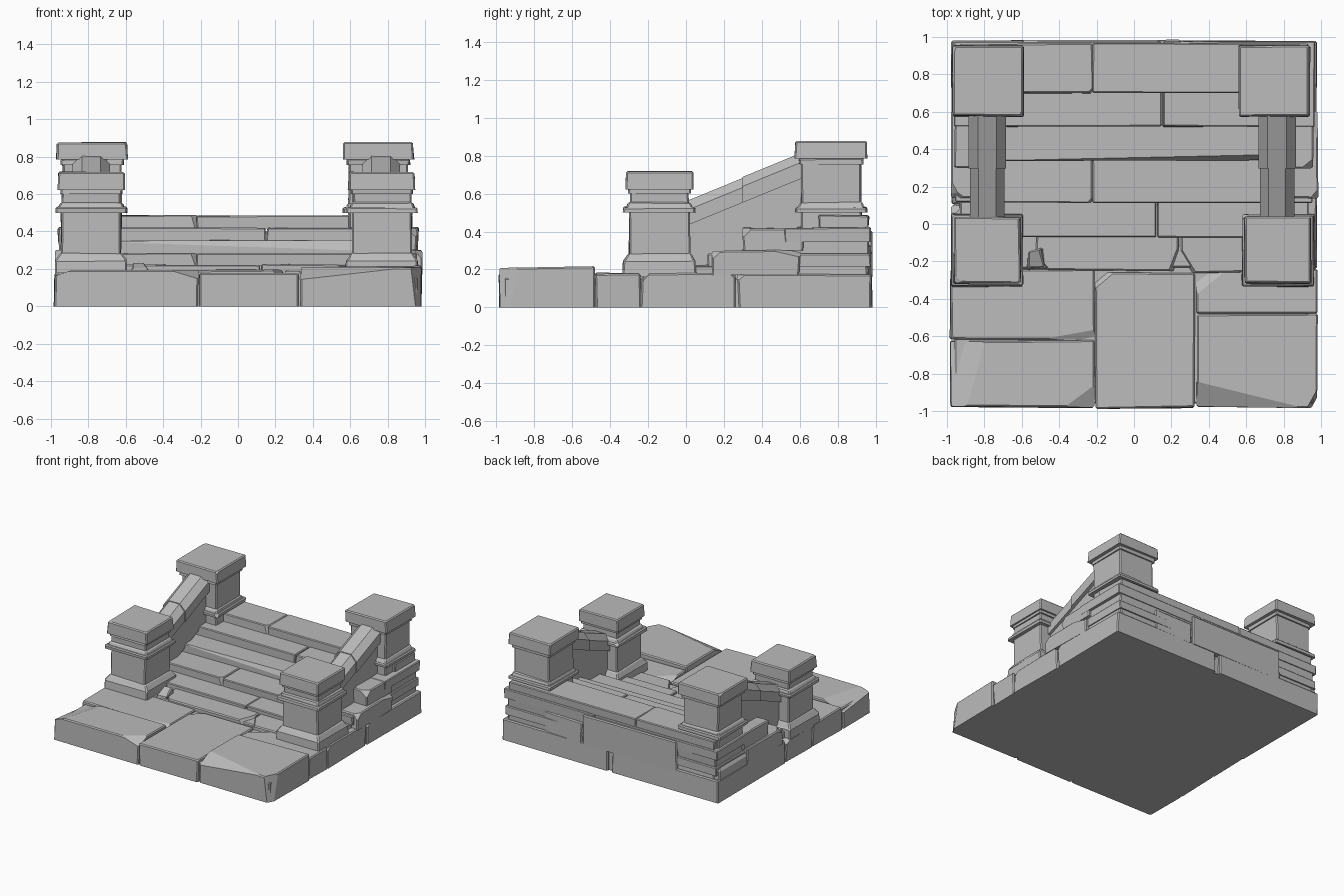
import bpy, bmesh, random
from mathutils import Vector

random.seed(4)
cube = bpy.data.objects.get("Cube")
if cube:
    bpy.data.objects.remove(cube, do_unlink=True)

stone_mat = bpy.data.materials.new("grey stone")
stone_mat.use_nodes = True
GREY = (0.5, 0.5, 0.5, 1)
stone_mat.diffuse_color = GREY
stone_mat.node_tree.nodes["Principled BSDF"].inputs["Base Color"].default_value = GREY


def finish(bm, name):
    bmesh.ops.recalc_face_normals(bm, faces=bm.faces[:])
    mesh = bpy.data.meshes.new(name)
    bm.to_mesh(mesh)
    bm.free()
    mesh.materials.append(stone_mat)
    obj = bpy.data.objects.new(name, mesh)
    bpy.context.collection.objects.link(obj)
    return obj


def chip(bm, point, normal):
    """Slice a flake off a convex stone."""
    geom = bm.verts[:] + bm.edges[:] + bm.faces[:]
    cut = bmesh.ops.bisect_plane(bm, geom=geom, plane_co=point, plane_no=normal, clear_outer=True)
    edges = [e for e in cut["geom_cut"] if isinstance(e, bmesh.types.BMEdge)]
    if len(edges) > 2:
        bmesh.ops.edgeloop_fill(bm, edges=edges)


def stone(name, x, y, z, wobble=0.006, bevel=0.008, chips=0, size=0.04, cuts=(), taper=0):
    """Worn block from x, y, z ranges; taper pulls in the top edge."""
    bm = bmesh.new()
    bmesh.ops.create_cube(bm, size=1)
    lo, hi = Vector((x[0], y[0], z[0])), Vector((x[1], y[1], z[1]))
    mid = (lo + hi) / 2
    for v in bm.verts:
        side = v.co * 2
        v.co = Vector([mid[i] + (hi - lo)[i] * v.co[i] for i in range(3)])
        if side.z > 0:
            v.co.x -= side.x * taper
            v.co.y -= side.y * taper
            v.co.z += random.uniform(-wobble, wobble)
        v.co.x += random.uniform(-wobble, wobble)
        v.co.y += random.uniform(-wobble, wobble)
    edges = [e for e in bm.edges if max(v.co.z for v in e.verts) > mid.z]
    bmesh.ops.bevel(bm, geom=edges, offset=bevel, segments=1, affect="EDGES", profile=0.5)
    for point, normal in cuts:
        chip(bm, Vector(point), Vector(normal))
    for _ in range(chips):
        sx, sy = random.choice((-1, 1)), random.choice((-1, 1))
        corner = Vector((hi.x if sx > 0 else lo.x, hi.y if sy > 0 else lo.y, hi.z))
        normal = Vector((sx * random.uniform(0.2, 1), sy * random.uniform(0.2, 1), random.uniform(0.5, 1))).normalized()
        chip(bm, corner - normal * size * random.uniform(0.5, 1), normal)
    return finish(bm, name)


# Foundation and paving
stone("foundation_core", (-0.96, 0.96), (-0.96, 0.96), (0, 0.155), wobble=0)
paving = [
    ("front_right_slab", (-0.98, -0.215), (-0.98, -0.625), 0.19,
     [((-0.95, -0.9, 0.165), (-0.35, 0.1, 1)), ((-0.25, -0.95, 0.17), (0.3, -0.4, 1))]),
    ("front_middle_slab", (-0.205, 0.325), (-0.985, -0.26), 0.178,
     [((-0.17, -0.3, 0.165), (-0.5, 0.6, 1))]),
    ("front_left_slab", (0.335, 0.98), (-0.98, -0.485), 0.212,
     [((0.45, -0.95, 0.17), (-0.12, -0.5, 1)), ((0.95, -0.96, 0.1), (0.9, -0.5, 0.1))]),
    ("inner_right_slab", (-0.98, -0.215), (-0.615, -0.24), 0.175,
     [((-0.25, -0.59, 0.165), (0.1, -0.5, 1))]),
    ("inner_left_slab", (0.335, 0.975), (-0.475, -0.24), 0.18,
     [((0.4, -0.3, 0.17), (-0.3, 0.4, 1))]),
]
for name, x, y, top, cuts in paving:
    stone(name, x, y, (0, top), cuts=cuts)

# Foundation stones under the posts and along the sides and back
for side, label in ((-1, "right"), (1, "left")):
    spans = [(-0.235, 0.265), (0.275, 0.98)] if side > 0 else [(-0.235, 0.1), (0.11, 0.98)]
    for i, y in enumerate(spans):
        x = sorted((side * 0.02, side * 0.975))
        stone(f"{label}_foundation_stone_{i}", x, y, (0, 0.178), chips=2, size=0.035)

# Bottom landing, with a broken fragment at its corner
stone("landing", (-0.52, 0.24), (-0.25, 0.1), (0.12, 0.195),
      cuts=[((-0.48, -0.21, 0.19), (-0.8, -0.7, 0.4)), ((0.2, -0.22, 0.19), (0.8, -0.3, 0.5))])
stone("landing_end", (0.25, 0.66), (-0.26, 0.1), (0.12, 0.19),
      cuts=[((0.29, -0.2, 0.18), (-0.8, -0.5, 0.5))])
stone("fragment", (-0.59, -0.49), (-0.24, -0.13), (0.15, 0.215), wobble=0.025)

# Steps, each a course running to the back; some are split or notched
steps = [(-0.07, 0.17, 0.222, 0.12, 0.93), (0.115, 0.215, 0.285, -0.22, 0.955),
         (0.34, 0.28, 0.352, None, 0.94), (0.52, 0.345, 0.42, 0.15, 0.965), (0.70, 0.415, 0.485, -0.22, 0.93)]
for i, (front, bottom, top, split, half) in enumerate(steps):
    back = 0.965 + 0.008 * (i % 2)
    notch = i in (1, 4)
    if split is None or notch:
        cuts = [((0, front + 0.005, top - 0.02), (0.02, -1, 0.5))]
        spans = [(-half, half)]
    else:
        cuts = []
        spans = [(-half, split - 0.004), (split + 0.004, half)]
    if notch:
        spans = [(-half, split), (split, half)]
    for j, x in enumerate(spans):
        use = cuts
        if notch:
            use = [((split, front + 0.03, top), (1, -1, 0.3))] if j == 0 else []
        stone(f"step_{i}_stone_{j}", x, (front, back), (bottom, top), wobble=0.004, bevel=0.006, cuts=use)

# Loose facing stones outside the stair ends and along the back
for side, label in ((-1, "right"), (1, "left")):
    x = sorted((side * 0.8, side * 0.98))
    stone(f"{label}_facing_low", x, (0.14, 0.6), (0.17, 0.30), chips=2)
    stone(f"{label}_facing_high", sorted((side * 0.8, side * 0.96)), (0.3, 0.62), (0.30, 0.42), chips=2)
stone("back_facing_wide", (-0.6, 0.25), (0.85, 0.98), (0.16, 0.40), chips=2)
stone("back_facing_narrow", (0.26, 0.6), (0.85, 0.975), (0.16, 0.33), chips=2)


def post(label, cx, cy, layers):
    for part, half, z0, z1, taper, chips in layers:
        stone(f"{label}_{part}", (cx - half, cx + half), (cy - half, cy + half), (z0, z1),
              wobble=0.004, chips=chips, size=0.022, taper=taper)


# Posts: part, half width, bottom, top, taper, chips
lower = [("plinth", 0.195, 0.16, 0.25, 0.004, 1), ("plinth_slope", 0.19, 0.245, 0.285, 0.025, 0),
         ("shaft", 0.16, 0.27, 0.51, 0, 0), ("collar", 0.19, 0.5, 0.53, 0, 1),
         ("collar_top", 0.176, 0.525, 0.555, 0.012, 0)]
front_top = [("neck", 0.155, 0.54, 0.63, 0, 0), ("cap_bed", 0.165, 0.6, 0.63, 0, 0),
             ("cap", 0.18, 0.622, 0.718, 0.003, 2)]
back_top = [("neck", 0.158, 0.54, 0.79, 0, 0), ("cap_bed", 0.17, 0.755, 0.79, 0, 0),
            ("cap", 0.19, 0.785, 0.878, 0.003, 2)]
post("front_right_post", -0.785, -0.14, lower + front_top)
post("front_left_post", 0.77, -0.14, lower + front_top)
post("back_right_post", -0.78, 0.765, lower + back_top)
post("back_left_post", 0.75, 0.765, lower + back_top)


def sloped(name, profile, y0, y1, rise):
    """Sweep an x-z profile backwards and upwards along the stair."""
    bm = bmesh.new()
    rings = [[bm.verts.new((px, y, pz + rise * y)) for px, pz in profile] for y in (y0, y1)]
    n = len(profile)
    for i in range(n):
        j = (i + 1) % n
        bm.faces.new((rings[0][i], rings[0][j], rings[1][j], rings[1][i]))
    for ring in rings:
        bm.faces.new(ring)
    return finish(bm, name)


# Handrails with chamfered tops, and the thin walls beneath them
RISE = 0.41
for cx, label in ((-0.785, "right"), (0.765, "left")):
    for part, half, y0, y1, lift in (("lower", 0.092, -0.02, 0.302, 0), ("upper", 0.1, 0.298, 0.63, 0.006)):
        profile = [(cx - half, 0.43), (cx + half, 0.43), (cx + half, 0.51 + lift),
                   (cx + half * 0.5, 0.56 + lift), (cx - half * 0.5, 0.56 + lift), (cx - half, 0.51 + lift)]
        sloped(f"{label}_{part}_handrail", profile, y0, y1, RISE)
    wall = [(cx - 0.07, 0.18), (cx + 0.07, 0.18), (cx + 0.07, 0.44), (cx - 0.07, 0.44)]
    sloped(f"{label}_rail_wall", wall, -0.02, 0.63, RISE)
